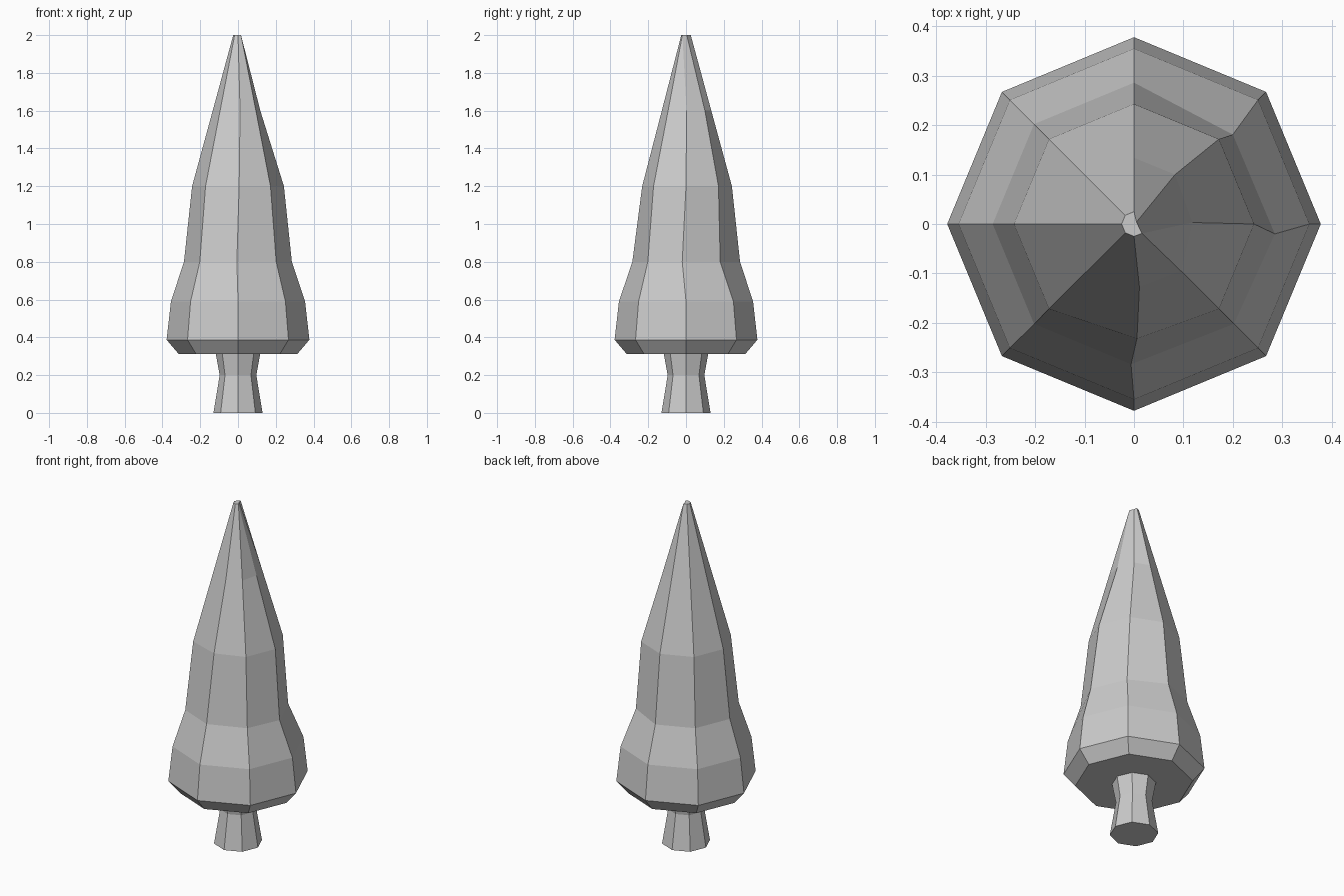
import bpy, bmesh
from math import cos, sin, pi

if "Cube" in bpy.data.objects:
    bpy.data.objects.remove(bpy.data.objects["Cube"])

SIDES = 8


def lofted(name, profile, moved=None):
    """Stack eight-sided rings of (radius, z); moved overrides xy of (ring, corner)."""
    moved = moved or {}
    bm = bmesh.new()
    rings = []
    for r, (radius, z) in enumerate(profile):
        ring = []
        for c in range(SIDES):
            a = 2 * pi * c / SIDES
            x, y = moved.get((r, c), (radius * cos(a), radius * sin(a)))
            ring.append(bm.verts.new((x, y, z)))
        rings.append(ring)
    for low, high in zip(rings, rings[1:]):
        for c in range(SIDES):
            d = (c + 1) % SIDES
            bm.faces.new((low[c], low[d], high[d], high[c]))
    bm.faces.new(rings[0][::-1])
    bm.faces.new(rings[-1])
    bmesh.ops.remove_doubles(bm, verts=bm.verts, dist=0.0005)
    mesh = bpy.data.meshes.new(name)
    bm.to_mesh(mesh)
    bm.free()
    obj = bpy.data.objects.new(name, mesh)
    bpy.context.collection.objects.link(obj)
    return obj


# Trunk, pinched in the middle
lofted("trunk", [(0.13, 0), (0.097, 0.2), (0.118, 0.315)])

# Tapering foliage, with a few corners nudged for an uneven hand-made look
nudges = {
    (3, 0): (0.285, -0.02), (3, 1): (0.2, 0.181), (3, 6): (-0.006, -0.284),
    (4, 6): (0.006, -0.232),
    (5, 0): (0.118, 0.003), (5, 1): (0.083, 0.1), (5, 6): (0.011, -0.128),
    (6, 0): (0.016, -0.019), (6, 1): (0.005, 0.004), (6, 7): (0.016, -0.019),
}
lofted("foliage", [(0.315, 0.313), (0.378, 0.387), (0.355, 0.59), (0.286, 0.8),
                   (0.243, 1.2), (0.134, 1.6), (0.025, 2.0)], nudges)
